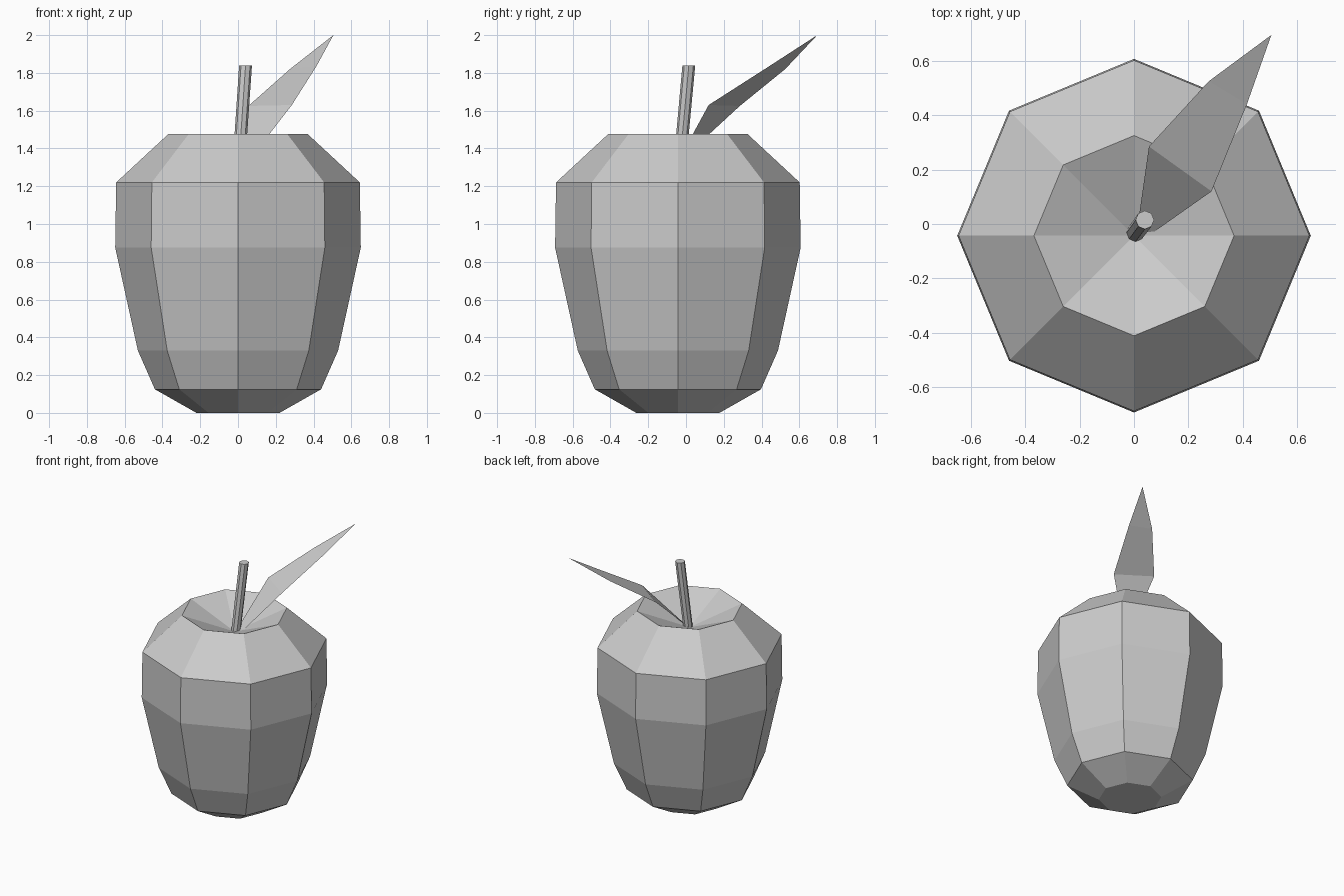
import bpy, bmesh
from math import cos, sin, tau
from mathutils import Vector

if "Cube" in bpy.data.objects:
    bpy.data.objects.remove(bpy.data.objects["Cube"])


def make_object(name, verts, faces):
    mesh = bpy.data.meshes.new(name)
    mesh.from_pydata(verts, [], faces)
    bm = bmesh.new()
    bm.from_mesh(mesh)
    bmesh.ops.recalc_face_normals(bm, faces=bm.faces)
    bm.to_mesh(mesh)
    bm.free()
    obj = bpy.data.objects.new(name, mesh)
    bpy.context.collection.objects.link(obj)
    return obj


def ring_loft(name, rings, sides, apex=None):
    """Bridge (centre, radius) rings, cap the bottom, cap or dip the top."""
    verts = [Vector(c) + Vector((r * cos(tau * i / sides), r * sin(tau * i / sides), 0))
             for c, r in rings for i in range(sides)]
    faces = [(k * sides + i, k * sides + (i + 1) % sides,
              (k + 1) * sides + (i + 1) % sides, (k + 1) * sides + i)
             for k in range(len(rings) - 1) for i in range(sides)]
    faces.append(tuple(reversed(range(sides))))
    top = (len(rings) - 1) * sides
    if apex:
        verts.append(Vector(apex))
        faces += [(top + i, top + (i + 1) % sides, len(verts) - 1) for i in range(sides)]
    else:
        faces.append(tuple(range(top, top + sides)))
    return make_object(name, verts, faces)


# Eight-sided fruit with a sunken top
CY = -0.043
profile = [(0.22, 0), (0.44, 0.125), (0.53, 0.33), (0.65, 0.875), (0.645, 1.22), (0.368, 1.477)]
ring_loft("apple_body", [((0, CY, z), r) for r, z in profile], 8, apex=(0, CY, 1.325))

# Leaning stem
ring_loft("stem", [((0.004, -0.034, 1.31), 0.033), ((0.04, 0.015, 1.84), 0.034)], 8)

# Single-surface leaf: left/right pairs from base to tip
leaf = [(0.01, -0.03, 1.335), (0.065, -0.035, 1.345),
        (0.055, 0.285, 1.625), (0.285, 0.12, 1.63),
        (0.275, 0.525, 1.82), (0.415, 0.44, 1.835),
        (0.505, 0.695, 2.0)]
make_object("leaf", leaf, [(0, 1, 3, 2), (2, 3, 5, 4), (4, 5, 6)])
